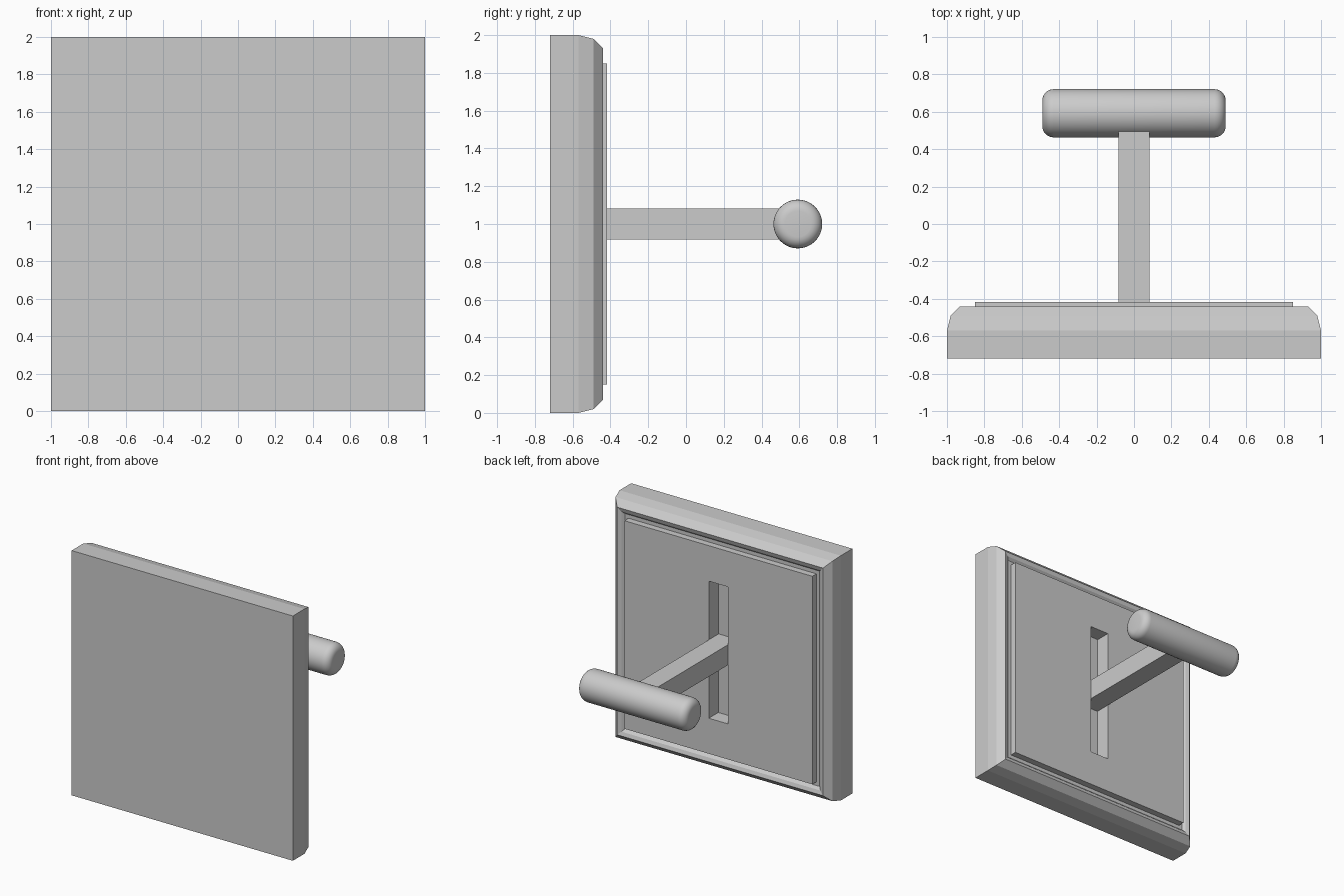
import bpy, bmesh, math
from mathutils import Matrix

if "Cube" in bpy.data.objects:
    bpy.data.objects.remove(bpy.data.objects["Cube"])

ZC = 1.0  # height of the model's centre


def make_object(name, bm):
    bmesh.ops.recalc_face_normals(bm, faces=bm.faces[:])
    mesh = bpy.data.meshes.new(name)
    bm.to_mesh(mesh)
    bm.free()
    obj = bpy.data.objects.new(name, mesh)
    bpy.context.collection.objects.link(obj)
    return obj


def rect_loft(name, rings):
    """Closed solid through rectangles given as (half width, half height, y)."""
    bm = bmesh.new()
    loops = [[bm.verts.new((sx * hx, y, ZC + sz * hz))
              for sx, sz in ((-1, -1), (1, -1), (1, 1), (-1, 1))]
             for hx, hz, y in rings]
    for a, b in zip(loops, loops[1:]):
        for i in range(4):
            j = (i + 1) % 4
            bm.faces.new((a[i], a[j], b[j], b[i]))
    bm.faces.new(loops[0])
    bm.faces.new(loops[-1])
    return make_object(name, bm)


# Wall plate: bevelled frame, groove, raised panel and lever slot
rect_loft("wall_plate", [
    (1.0, 1.0, -0.72), (1.0, 1.0, -0.57), (0.98, 0.98, -0.49),
    (0.93, 0.93, -0.44), (0.90, 0.90, -0.45), (0.88, 0.88, -0.47),
    (0.85, 0.85, -0.47), (0.85, 0.85, -0.417),
    (0.086, 0.56, -0.417), (0.086, 0.56, -0.54),
])

# Square lever arm, running from the slot floor into the handle
rect_loft("lever_arm", [(0.083, 0.083, -0.54), (0.083, 0.083, 0.56)])

# Round handle bar with softened ends
bm = bmesh.new()
bmesh.ops.create_cone(bm, cap_ends=True, segments=48, radius1=0.129, radius2=0.129,
                      depth=0.98, matrix=Matrix.Rotation(math.pi / 2, 4, 'Y'))
rims = [e for e in bm.edges if abs(e.verts[0].co.x - e.verts[1].co.x) < 1e-4]
bmesh.ops.bevel(bm, geom=rims, offset=0.06, segments=6, profile=0.5, affect='EDGES')
handle = make_object("handle_bar", bm)
handle.location = (0, 0.592, ZC)
bpy.context.view_layer.objects.active = handle
handle.select_set(True)
bpy.ops.object.shade_smooth_by_angle(angle=math.radians(40))
